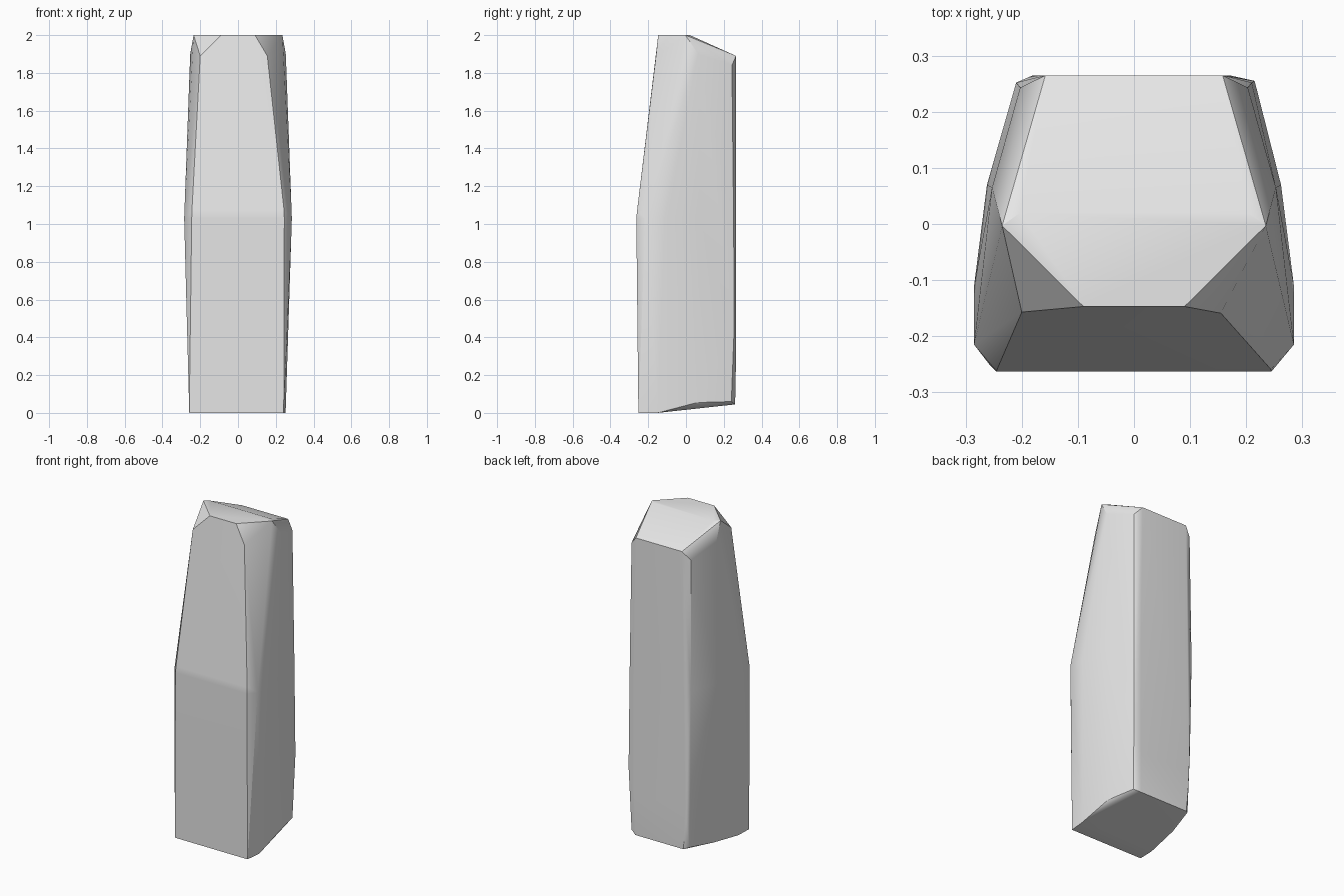
import bpy
import bmesh
from math import radians

cube = bpy.data.objects.get("Cube")
if cube:
    bpy.data.objects.remove(cube, do_unlink=True)


def mirrored(points):
    """Return the points together with their copies across x = 0."""
    return [(side * x, y, z) for x, y, z in points for side in (1, -1)]


def ring(z, half_profile):
    """Mirror a half cross-section at one height."""
    return mirrored([(x, y, z) for x, y in half_profile])


def hull_mesh(name, points):
    """Build a faceted convex block from its corner points."""
    bm = bmesh.new()
    for p in points:
        bm.verts.new(p)
    bmesh.ops.convex_hull(bm, input=bm.verts[:], use_existing_faces=False)
    loose = [v for v in bm.verts if not v.link_faces]
    bmesh.ops.delete(bm, geom=loose, context='VERTS')
    bmesh.ops.dissolve_limit(bm, angle_limit=radians(1),
                             verts=bm.verts[:], edges=bm.edges[:])
    bmesh.ops.recalc_face_normals(bm, faces=bm.faces[:])
    mesh = bpy.data.meshes.new(name)
    bm.to_mesh(mesh)
    bm.free()
    return mesh


# Widest belt, with a narrow rounded bend across the front
waist = ring(1.03, [(.245, -.263), (.285, -.215), (.285, -.11),
                    (.262, .07), (.21, .252), (.17, .265)])
bend = ring(1.07, [(.244, -.259)])

# Flat crown and the slope that falls to the back edge
crown = mirrored([(.09, -.147, 2), (.235, -.003, 2), (.203, .02, 2),
                  (.158, .265, 1.89)])

# Uneven chipped corners below the crown
shoulders = mirrored([(.253, .065, 1.9), (.203, .243, 1.84)])
shoulders += [(-.2, -.157, 1.89), (.155, -.159, 1.89)]

# Back corners, fullest low down
back = [(.215, .255, .45), (-.203, .246, .45),
        (.17, .265, .3), (-.18, .265, .3)]

# Base, flat at the front and tilted up towards the back
base = [(.242, -.252, 0), (-.258, -.25, 0),
        (.252, -.15, 0), (-.255, -.15, 0),
        (.242, .06, .055), (-.235, .06, .03),
        (.205, .24, .06), (-.19, .24, .055)]
base += mirrored([(.165, .26, .045)])

mesh = hull_mesh("standing_stone",
                 waist + bend + crown + shoulders + back + base)
stone = bpy.data.objects.new("standing_stone", mesh)
bpy.context.collection.objects.link(stone)

# Plain stone colour
grey = bpy.data.materials.new("stone_grey")
grey.use_nodes = True
colour = (.8, .8, .8, 1)
grey.diffuse_color = colour
grey.node_tree.nodes["Principled BSDF"].inputs["Base Color"].default_value = colour
mesh.materials.append(grey)

# Soft shading on shallow creases, crisp on the hard edges
bpy.ops.object.select_all(action='DESELECT')
stone.select_set(True)
bpy.context.view_layer.objects.active = stone
bpy.ops.object.shade_smooth_by_angle(angle=radians(30))
weighted = stone.modifiers.new("face_weighted_normals", 'WEIGHTED_NORMAL')
weighted.keep_sharp = True
